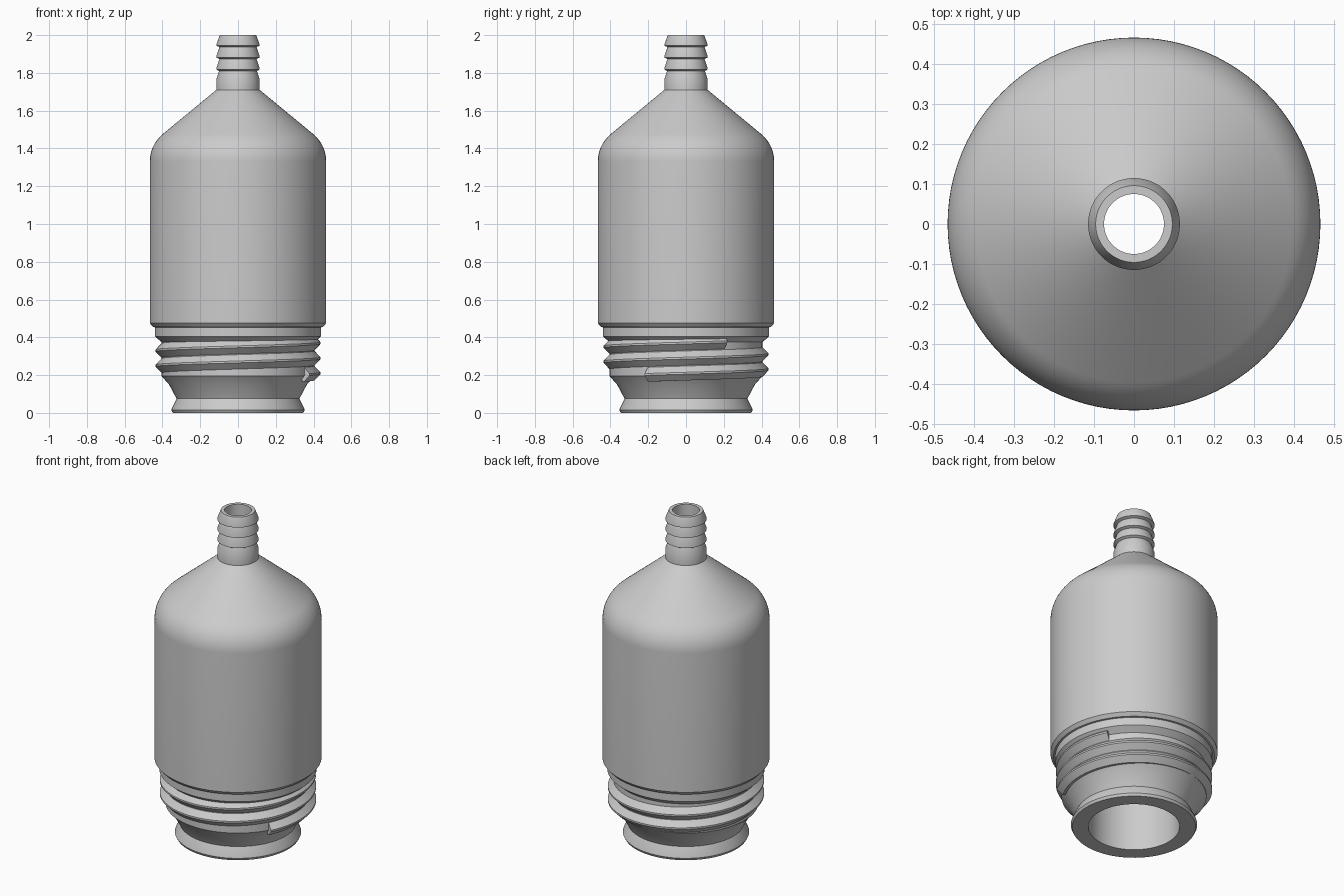
import bpy, bmesh
from math import sin, cos, pi, radians

cube = bpy.data.objects.get("Cube")
if cube:
    bpy.data.objects.remove(cube)

SEGMENTS = 96

grey = bpy.data.materials.new("plain_grey")
grey.use_nodes = True
COLOUR = (0.6, 0.6, 0.6, 1)
grey.diffuse_color = COLOUR
grey.node_tree.nodes["Principled BSDF"].inputs["Base Color"].default_value = COLOUR


def sweep(name, rings, closed, angle=30):
    """Skin a list of cross-sections whose own outlines are closed loops."""
    bm = bmesh.new()
    loops = [[bm.verts.new(p) for p in ring] for ring in rings]
    pairs = list(zip(loops, loops[1:]))
    if closed:
        pairs.append((loops[-1], loops[0]))
    for a, b in pairs:
        for i in range(len(a)):
            j = (i + 1) % len(a)
            bm.faces.new((a[i], b[i], b[j], a[j]))
    if not closed:
        bm.faces.new(loops[0])
        bm.faces.new(loops[-1])
    bmesh.ops.recalc_face_normals(bm, faces=bm.faces)
    mesh = bpy.data.meshes.new(name)
    bm.to_mesh(mesh)
    bm.free()
    mesh.materials.append(grey)
    obj = bpy.data.objects.new(name, mesh)
    bpy.context.collection.objects.link(obj)
    bpy.ops.object.select_all(action='DESELECT')
    obj.select_set(True)
    bpy.context.view_layer.objects.active = obj
    bpy.ops.object.shade_smooth_by_angle(angle=radians(angle))
    return obj


def section(profile, t, lift=0):
    return [(r * cos(t), r * sin(t), z + lift) for r, z in profile]


# Flared lip, tapered throat, thread core and collar under the body
profile = [(0.255, 0), (0.345, 0), (0.353, 0.015), (0.35, 0.025), (0.325, 0.075),
           (0.365, 0.15), (0.405, 0.195), (0.405, 0.375), (0.44, 0.405),
           (0.44, 0.453), (0.45, 0.455), (0.467, 0.475)]

# Straight body and rounded shoulder running into the cone
R = 0.19
profile += [(0.467 - R + R * cos(a), 1.33 + R * sin(a))
            for a in (radians(51) * i / 10 for i in range(11))]

# Hose neck with two barbs and a tapered tip
profile += [(0.115, 1.71), (0.115, 1.765), (0.1, 1.81)]
for z in (1.818, 1.881):
    profile += [(0.115, z), (0.115, z + 0.006), (0.098, z + 0.056)]
profile += [(0.115, 1.944), (0.115, 1.95), (0.096, 2)]

# Bore from the tip down to the wide mouth
profile += [(0.075, 2), (0.075, 1.68), (0.255, 1.45)]
sweep("bottle_body", [section(profile, 2 * pi * i / SEGMENTS)
                      for i in range(SEGMENTS)], True)

# Right-handed screw thread
PITCH = 0.08
ridge = [(0.39, -0.038), (0.405, -0.038), (0.437, -0.005),
         (0.437, 0.005), (0.405, 0.038), (0.39, 0.038)]
rings = []
for i in range(-8, 2 * SEGMENTS + 9):
    turn = i / SEGMENTS
    rings.append(section(ridge, 2 * pi * turn, 0.21 + PITCH * turn))
sweep("screw_thread", rings, False)
